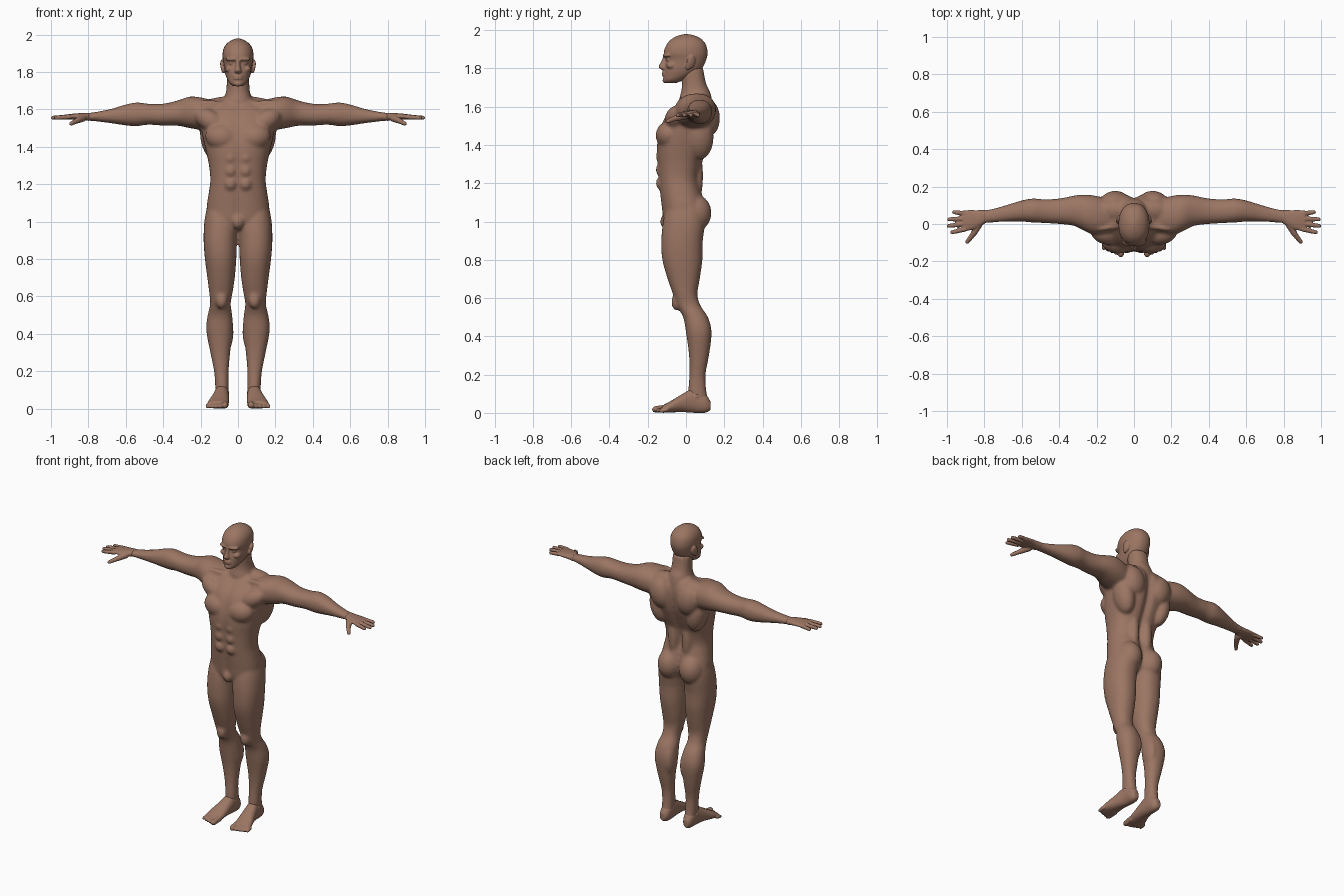
import bpy, bmesh, math
from mathutils import Vector, Matrix, Euler

skin = bpy.data.materials.new("brown_skin")
skin.diffuse_color = (0.33, 0.18, 0.125, 1)


def spline(rows, steps=3):
    """Smooth in-between rows (Catmull-Rom)."""
    rows = [Vector(r) for r in rows]
    out = []
    for i in range(len(rows) - 1):
        p0, p1 = rows[max(i - 1, 0)], rows[i]
        p2, p3 = rows[i + 1], rows[min(i + 2, len(rows) - 1)]
        for k in range(steps):
            t = k / steps
            out.append(0.5 * (2 * p1 + (p2 - p0) * t + (2 * p0 - 5 * p1 + 4 * p2 - p3) * t * t
                              + (3 * p1 - p0 - 3 * p2 + p3) * t ** 3))
    return out + [rows[-1]]


def shell(bm, rings, side=1):
    """Closed skin over rings of points, mirrored when side is -1."""
    rings = [[bm.verts.new((p[0] * side, p[1], p[2])) for p in ring] for ring in rings]
    n = len(rings[0])
    for r, q in zip(rings, rings[1:]):
        for k in range(n):
            bm.faces.new((r[k], r[(k + 1) % n], q[(k + 1) % n], q[k]))
    bm.faces.new(rings[0])
    bm.faces.new(rings[-1])


def loft(bm, axis, rows, side=1, power=2.2, groove=(0, 0), n=28):
    """Shell from rows of (position, min a, max a, min b, max b)."""
    rings = []
    for t, a0, a1, b0, b1 in spline(rows):
        ring = []
        for k in range(n):
            c, s = math.cos(2 * math.pi * k / n), math.sin(2 * math.pi * k / n)
            c, s = [math.copysign(abs(v) ** (2 / power), v) for v in (c, s)]
            a, b = (a0 + a1) / 2 + c * (a1 - a0) / 2, (b0 + b1) / 2 + s * (b1 - b0) / 2
            # furrow down the middle of the front and the back
            b -= s * (groove[1] if s > 0 else groove[0]) * math.exp(-(a / 0.025) ** 2)
            ring.append({'x': (t, a, b), 'y': (a, t, b), 'z': (a, b, t)}[axis])
        rings.append(ring)
    shell(bm, rings, side)


def circle(r, z, n):
    return [Vector((r * math.cos(2 * math.pi * k / n), r * math.sin(2 * math.pi * k / n), z))
            for k in range(n)]


def ball(bm, loc, size, side=1, rot=(0, 0, 0)):
    """Ellipsoid; rotation in degrees."""
    m = Matrix.LocRotScale(Vector(loc), Euler([math.radians(r) for r in rot]), Vector(size))
    angles = [math.pi * (k + 0.3) / 10.6 for k in range(11)]
    shell(bm, [[m @ p for p in circle(math.sin(a), math.cos(a), 18)] for a in angles], side)


def limb(bm, p, q, r0, r1, side=1):
    """Tapered, round-ended finger or toe."""
    p, q = Vector(p), Vector(q)
    turn = (q - p).to_track_quat('Z', 'Y')
    rings = []
    for end, r, angles in ((p, r0, (-75, -45, 0)), (q, r1, (0, 45, 75))):
        for a in map(math.radians, angles):
            rings.append([end + turn @ v for v in circle(r * math.cos(a), r * math.sin(a), 12)])
    shell(bm, rings, side)


def finish(bm, name, voxel, smooth):
    """Fuse the shells into one smooth skin."""
    bmesh.ops.recalc_face_normals(bm, faces=bm.faces[:])
    mesh = bpy.data.meshes.new(name)
    bm.to_mesh(mesh)
    bm.free()
    mesh.materials.append(skin)
    ob = bpy.data.objects.new(name, mesh)
    bpy.context.collection.objects.link(ob)
    rm = ob.modifiers.new("fuse", 'REMESH')
    rm.mode, rm.voxel_size, rm.use_smooth_shade = 'VOXEL', voxel, True
    sm = ob.modifiers.new("soften", 'SMOOTH')
    sm.factor, sm.iterations = 0.5, smooth


# Body: torso, neck, arms and legs
bm = bmesh.new()
torso = [(0.96, 0.09, -0.09, 0.05), (1.0, 0.16, -0.118, 0.09), (1.07, 0.168, -0.128, 0.105),
         (1.15, 0.157, -0.138, 0.085), (1.22, 0.148, -0.145, 0.07), (1.30, 0.155, -0.15, 0.085),
         (1.38, 0.172, -0.155, 0.118), (1.46, 0.19, -0.145, 0.148), (1.54, 0.2, -0.115, 0.16),
         (1.60, 0.18, -0.065, 0.155), (1.65, 0.12, -0.01, 0.13)]
loft(bm, 'z', [(z, -w, w, f, b) for z, w, f, b in torso], power=2.4, groove=(0.008, 0.024), n=40)
neck = [(1.58, 0.09, -0.03, 0.14), (1.64, 0.08, -0.035, 0.135), (1.68, 0.067, -0.025, 0.125),
        (1.72, 0.061, -0.022, 0.105), (1.80, 0.06, -0.03, 0.09)]
loft(bm, 'z', [(z, -w, w, f, b) for z, w, f, b in neck])
ball(bm, (0, -0.1, 1.0), (0.034, 0.036, 0.042))                      # groin
arm = [(0.12, -0.05, 0.13, 1.48, 1.645), (0.20, -0.06, 0.15, 1.49, 1.664),
       (0.26, -0.04, 0.157, 1.50, 1.668), (0.32, -0.01, 0.152, 1.512, 1.648),
       (0.40, 0.0, 0.136, 1.513, 1.63), (0.48, 0.005, 0.132, 1.518, 1.63),
       (0.54, 0.008, 0.136, 1.51, 1.637), (0.60, 0.013, 0.126, 1.514, 1.626),
       (0.68, 0.013, 0.102, 1.526, 1.602), (0.76, 0.008, 0.08, 1.536, 1.586),
       (0.82, 0.002, 0.072, 1.541, 1.579)]
leg = [(0.06, 0.05, 0.12, 0.015, 0.115), (0.12, 0.05, 0.122, 0.012, 0.106),
       (0.20, 0.05, 0.128, 0.018, 0.102), (0.30, 0.042, 0.148, 0.016, 0.12),
       (0.42, 0.027, 0.17, 0.0, 0.134), (0.50, 0.031, 0.162, -0.015, 0.115),
       (0.56, 0.039, 0.149, -0.048, 0.076), (0.62, 0.029, 0.154, -0.068, 0.06),
       (0.70, 0.017, 0.164, -0.096, 0.072), (0.80, 0.009, 0.177, -0.124, 0.086),
       (0.90, 0.006, 0.184, -0.129, 0.088), (1.0, 0.002, 0.18, -0.12, 0.1),
       (1.08, 0.02, 0.165, -0.1, 0.09)]
for s in (1, -1):
    loft(bm, 'x', arm, s)
    loft(bm, 'z', leg, s)
    ball(bm, (0.085, -0.09, 1.45), (0.092, 0.069, 0.072), s, (0, -12, 0))    # chest
    ball(bm, (0.15, -0.055, 1.54), (0.09, 0.055, 0.055), s, (0, -30, 15))    # chest to arm
    ball(bm, (0.1, 0.112, 1.54), (0.08, 0.066, 0.1), s, (0, 15, 0))          # shoulder blade
    ball(bm, (0.14, 0.07, 1.44), (0.06, 0.075, 0.12), s, (0, 12, 0))         # side of back
    ball(bm, (0.05, 0.045, 1.24), (0.038, 0.045, 0.16), s)                   # lower back
    ball(bm, (0.1, 0.075, 1.635), (0.1, 0.05, 0.03), s, (0, 8, 0))           # trapezius
    ball(bm, (0.1, -0.01, 1.628), (0.105, 0.018, 0.016), s, (0, -8, -12))    # collar bone
    ball(bm, (0.08, 0.045, 1.045), (0.079, 0.089, 0.098), s)                 # buttock
    ball(bm, (0.088, -0.05, 0.58), (0.032, 0.026, 0.045), s)                 # knee cap
    ball(bm, (0.06, 0.075, 0.41), (0.036, 0.055, 0.1), s)                    # calf
    for z in (1.2, 1.27, 1.34):                                              # stomach
        ball(bm, (0.04, -0.122, z), (0.036, 0.036, 0.038), s)
finish(bm, "body", 0.009, 5)

# Head with face and ears
bm = bmesh.new()
skull = [(1.724, 0.026, -0.108, -0.05), (1.74, 0.046, -0.118, -0.01), (1.77, 0.062, -0.117, 0.05),
         (1.80, 0.071, -0.115, 0.085), (1.845, 0.077, -0.106, 0.106), (1.88, 0.083, -0.117, 0.113),
         (1.92, 0.079, -0.104, 0.106), (1.95, 0.062, -0.08, 0.085), (1.97, 0.034, -0.045, 0.05),
         (1.979, 0.008, -0.01, 0.015)]
loft(bm, 'z', [(z, -w, w, f, b) for z, w, f, b in skull])
nose = [(1.79, 0.012, -0.122, -0.09), (1.803, 0.02, -0.141, -0.09), (1.815, 0.016, -0.142, -0.09),
        (1.84, 0.011, -0.128, -0.09), (1.87, 0.012, -0.118, -0.09)]
loft(bm, 'z', [(z, -w, w, f, b) for z, w, f, b in nose], n=16)
for z, r in ((1.777, 0.007), (1.765, 0.008)):
    ball(bm, (0, -0.114, z), (0.027, 0.012, r))                      # lips
ball(bm, (0, -0.106, 1.738), (0.026, 0.017, 0.016))                  # chin
for s in (1, -1):
    ball(bm, (0.036, -0.102, 1.868), (0.034, 0.016, 0.01), s, (0, 0, 20))    # brow
    ball(bm, (0.034, -0.091, 1.846), (0.016, 0.013, 0.009), s)               # eye
    ball(bm, (0.048, -0.078, 1.815), (0.022, 0.025, 0.018), s)               # cheek
    ball(bm, (0.083, 0.025, 1.832), (0.009, 0.024, 0.036), s, (-12, 10, 20))  # ear
    ball(bm, (0.08, 0.01, 1.81), (0.009, 0.012, 0.018), s)                   # ear lobe
finish(bm, "head", 0.005, 3)

# Hands and feet
palm = [(0.795, 0.004, 0.075, 1.538, 1.582), (0.84, -0.022, 0.074, 1.543, 1.58),
        (0.88, -0.035, 0.075, 1.546, 1.577), (0.915, -0.036, 0.072, 1.547, 1.573)]
fingers = [((0.9, -0.027), (0.972, -0.044)), ((0.91, 0.0), (0.99, -0.01)),
           ((0.91, 0.028), (0.988, 0.025)), ((0.9, 0.056), (0.962, 0.063))]
foot = [(0.128, 0.07, 0.105, 0.015, 0.06), (0.1, 0.052, 0.119, 0.0, 0.1),
        (0.04, 0.048, 0.125, 0.0, 0.128), (-0.02, 0.048, 0.14, 0.004, 0.098),
        (-0.08, 0.049, 0.16, 0.002, 0.062), (-0.125, 0.053, 0.164, 0.0, 0.038)]
for s, label in ((1, "left"), (-1, "right")):
    bm = bmesh.new()
    loft(bm, 'x', palm, s)
    for p, q in fingers:
        limb(bm, (*p, 1.56), (*q, 1.555), 0.0135, 0.011, s)
    limb(bm, (0.83, -0.004, 1.553), (0.86, -0.055, 1.54), 0.02, 0.016, s)
    limb(bm, (0.86, -0.055, 1.54), (0.892, -0.096, 1.523), 0.015, 0.011, s)
    finish(bm, label + "_hand", 0.0045, 2)

    bm = bmesh.new()
    loft(bm, 'y', foot, s)
    for k in range(5):                                               # toes
        r = 0.018 if k == 0 else 0.0135 - 0.0007 * k
        x = 0.07 + 0.022 * k + (0.004 if k else 0)
        limb(bm, (x - 0.002, -0.1, r + 0.006), (x, -0.16 + 0.0075 * k, r), r * 1.1, r, s)
    ball(bm, (0.087, 0.055, 0.085), (0.041, 0.022, 0.022), s)        # ankle bones
    finish(bm, label + "_foot", 0.0055, 3)
